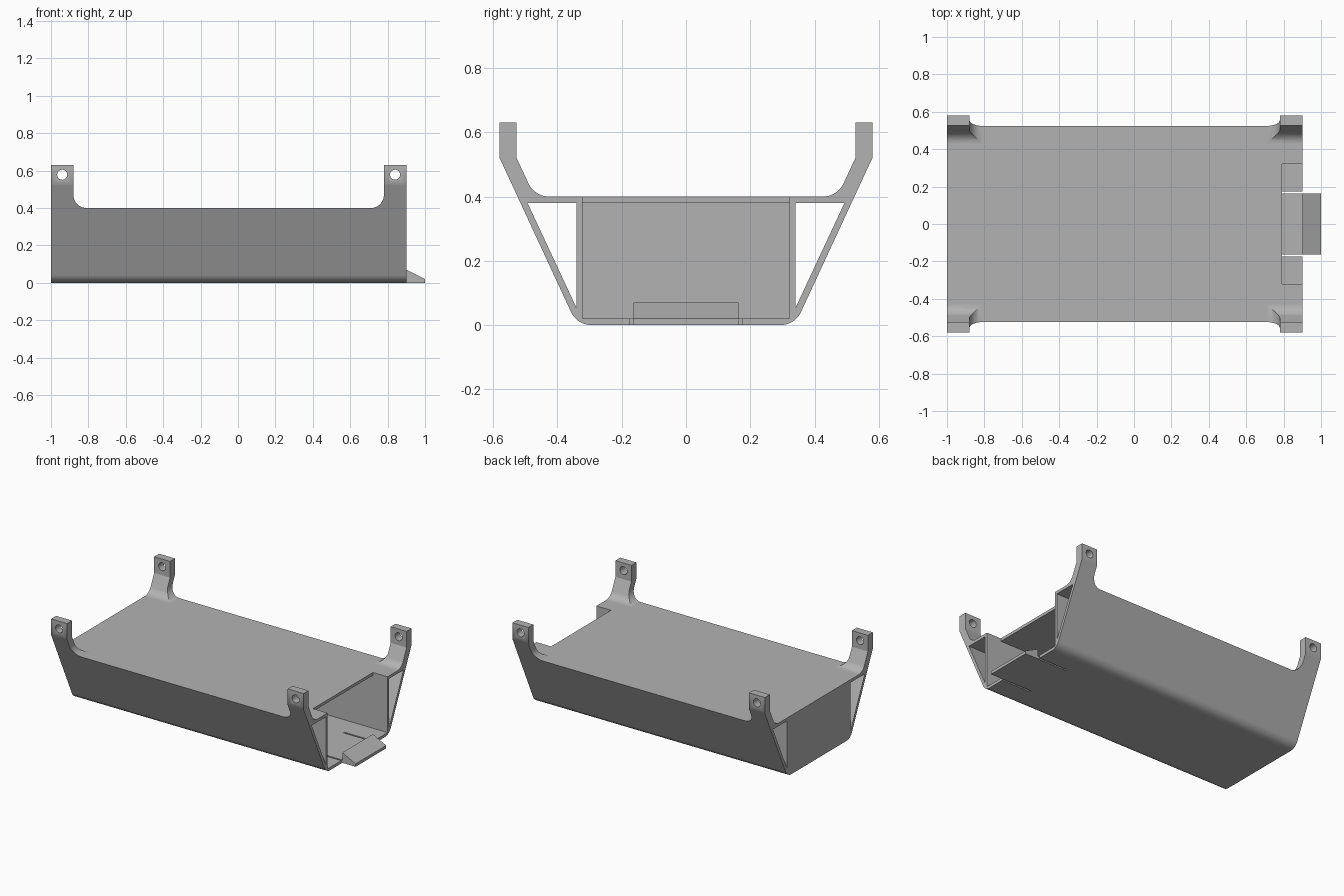
import bpy, bmesh, math
from mathutils import Vector

if "Cube" in bpy.data.objects:
    bpy.data.objects.remove(bpy.data.objects["Cube"])

grey = bpy.data.materials.new("light grey")
grey.diffuse_color = (0.45, 0.45, 0.45, 1)
grey.use_nodes = True
grey.node_tree.nodes["Principled BSDF"].inputs["Base Color"].default_value = grey.diffuse_color


def rounded(points, segs=9):
    """Outline from (a, b, radius) corners; a radius above 0 fillets the corner."""
    out = []
    n = len(points)
    for i, (a, b, r) in enumerate(points):
        p = Vector((a, b))
        if r == 0:
            out.append(p)
            continue
        d1 = (Vector(points[i - 1][:2]) - p).normalized()
        d2 = (Vector(points[(i + 1) % n][:2]) - p).normalized()
        half = d1.angle(d2) / 2
        t = r / math.tan(half)
        start = p + d1 * t
        centre = p + (d1 + d2).normalized() * (r / math.sin(half))
        turn = (start - centre).angle_signed(p + d2 * t - centre)
        for k in range(segs + 1):
            w = -turn * k / segs
            v = start - centre
            out.append(centre + Vector((v.x * math.cos(w) - v.y * math.sin(w),
                                        v.x * math.sin(w) + v.y * math.cos(w))))
    return out


def prism(name, outline, axis, lo, hi):
    """Extrude an outline: axis 'x' takes (y, z) points, axis 'y' takes (x, z)."""
    bm = bmesh.new()
    rings = []
    for d in (lo, hi):
        rings.append([bm.verts.new((d, p[0], p[1]) if axis == 'x' else (p[0], d, p[1]))
                      for p in outline])
    bm.faces.new(rings[0])
    bm.faces.new(rings[1][::-1])
    n = len(outline)
    for i in range(n):
        j = (i + 1) % n
        bm.faces.new((rings[0][i], rings[1][i], rings[1][j], rings[0][j]))
    bmesh.ops.recalc_face_normals(bm, faces=bm.faces)
    mesh = bpy.data.meshes.new(name)
    bm.to_mesh(mesh)
    bm.free()
    ob = bpy.data.objects.new(name, mesh)
    bpy.context.collection.objects.link(ob)
    mesh.materials.append(grey)
    return ob


def rect(a0, a1, b0, b1):
    return [(a0, b0), (a1, b0), (a1, b1), (a0, b1)]


# Tray body: flared section with tall ears and rounded inner and outer corners
half = [(0.339, 0, 0.07), (0.58, 0.52, 0), (0.58, 0.63, 0),
        (0.527, 0.63, 0), (0.527, 0.52, 0), (0.471, 0.40, 0.07)]
section = half + [(-y, z, r) for y, z, r in reversed(half)]
body = prism("tray_body", rounded(section), 'x', -1, 0.9)

cutters = []
# Gap between the ears, leaving four corner posts
cutters.append(prism("ear_gap_cutter", rounded(
    [(-0.88, 0.40, 0.07), (0.78, 0.40, 0.07), (0.78, 0.8, 0), (-0.88, 0.8, 0)]), 'y', -0.8, 0.8))
# Central compartment, open at the right end and through the deck there
cutters.append(prism("compartment_cutter", [
    (-0.98, 0.02), (1.1, 0.02), (1.1, 0.5), (0.79, 0.5), (0.79, 0.38), (-0.98, 0.38)],
    'y', -0.322, 0.322))
for s in (-1, 1):
    # Triangular side channels
    cutters.append(prism("side_channel_cutter", [
        (s * 0.34, 0.38), (s * 0.493, 0.38), (s * 0.34, 0.052)], 'x', -1.2, 1.2))
    # Slits beside the flexible latch tongue
    cutters.append(prism("slit_cutter", rect(*sorted((s * 0.164, s * 0.175)), -0.1, 0.1),
                         'x', 0.68, 1.1))
# Screw holes through the posts
for x in (-0.94, 0.84):
    ring = [(x + 0.027 * math.cos(k * math.tau / 24), 0.578 + 0.027 * math.sin(k * math.tau / 24))
            for k in range(24)]
    cutters.append(prism("screw_hole_cutter", ring, 'y', -0.8, 0.8))

for c in cutters:
    c.hide_render = True
    m = body.modifiers.new(c.name, 'BOOLEAN')
    m.operation, m.solver, m.object = 'DIFFERENCE', 'EXACT', c

# Bake the cuts and drop the helpers
bpy.context.view_layer.update()
cut_mesh = bpy.data.meshes.new_from_object(
    body.evaluated_get(bpy.context.evaluated_depsgraph_get()))
body.modifiers.clear()
body.data = cut_mesh
for c in cutters:
    bpy.data.objects.remove(c)

# Latch wedge on the end of the tongue
prism("latch_wedge", [(0.9, 0), (1.0, 0), (1.0, 0.02), (0.9, 0.07)], 'y', -0.164, 0.164)

# Smooth fillets, crisp edges
bpy.context.view_layer.objects.active = body
body.select_set(True)
bpy.ops.object.shade_smooth_by_angle(angle=math.radians(25))
body.modifiers.new("even_shading", 'WEIGHTED_NORMAL').keep_sharp = True
